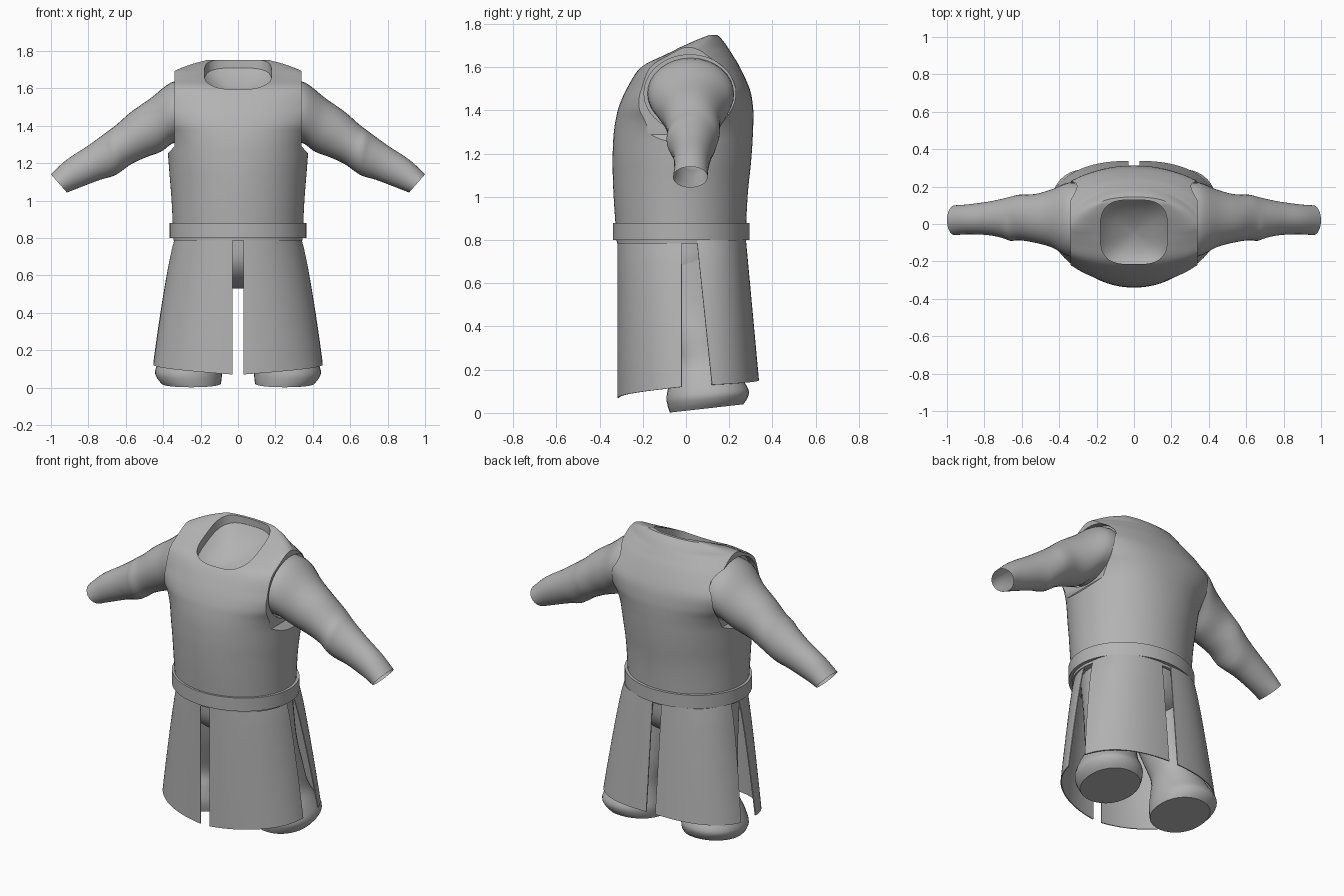
import bpy, bmesh
from math import sin, cos, pi, asin, acos, copysign
from mathutils import Vector

cube = bpy.data.objects.get("Cube")
if cube:
    bpy.data.objects.remove(cube, do_unlink=True)

cloth = bpy.data.materials.new("grey cloth")
cloth.use_nodes = True
GREY = (0.45, 0.45, 0.45, 1)
cloth.diffuse_color = GREY
cloth.node_tree.nodes["Principled BSDF"].inputs["Base Color"].default_value = GREY


def refine(rows, steps=4):
    """Catmull-Rom interpolation between rows of numbers."""
    rows = [Vector(r) for r in rows]
    out = []
    for i in range(len(rows) - 1):
        a, b, c, d = (rows[max(i - 1, 0)], rows[i], rows[i + 1],
                      rows[min(i + 2, len(rows) - 1)])
        for s in range(steps):
            t = s / steps
            out.append(b + (c - a) * t / 2 + (a * 2 - b * 5 + c * 4 - d) * t * t / 2
                       + (b * 3 - a - c * 3 + d) * t ** 3 / 2)
    return out + [rows[-1]]


def power(v, n):
    return copysign(abs(v) ** (2 / n), v)


def oval(cx, cy, z, rx, ry, n=2.0, count=56):
    """Horizontal rounded ring."""
    return [(cx + rx * power(cos(2 * pi * i / count), n),
             cy + ry * power(sin(2 * pi * i / count), n), z) for i in range(count)]


def loft(name, rings, closed=True, caps=True):
    bm = bmesh.new()
    loops = [[bm.verts.new(p) for p in ring] for ring in rings]
    n = len(loops[0])
    for a, b in zip(loops, loops[1:]):
        for i in range(n if closed else n - 1):
            j = (i + 1) % n
            bm.faces.new((a[i], a[j], b[j], b[i]))
    if caps:
        bm.faces.new(loops[0])
        bm.faces.new(loops[-1])
    bmesh.ops.recalc_face_normals(bm, faces=bm.faces)
    mesh = bpy.data.meshes.new(name)
    bm.to_mesh(mesh)
    bm.free()
    mesh.materials.append(cloth)
    ob = bpy.data.objects.new(name, mesh)
    bpy.context.collection.objects.link(ob)
    return ob


def activate(ob):
    bpy.ops.object.select_all(action='DESELECT')
    ob.select_set(True)
    bpy.context.view_layer.objects.active = ob


def finish(ob, angle=0.7):
    activate(ob)
    bpy.ops.object.shade_smooth_by_angle(angle=angle)


def carve(ob, cutter):
    cutter.hide_render = True
    mod = ob.modifiers.new("carve", 'BOOLEAN')
    mod.operation, mod.solver, mod.object = 'DIFFERENCE', 'EXACT', cutter
    activate(ob)
    bpy.ops.object.modifier_apply(modifier=mod.name)
    bpy.data.objects.remove(cutter, do_unlink=True)


# Tunic body: height, half width, front y, back y
body = refine([
    (0.785, 0.345, -0.32, 0.275), (1.0, 0.355, -0.335, 0.285),
    (1.15, 0.367, -0.34, 0.30), (1.24, 0.374, -0.338, 0.307),
    (1.3, 0.382, -0.334, 0.31), (1.36, 0.405, -0.325, 0.312),
    (1.42, 0.45, -0.31, 0.31), (1.5, 0.485, -0.275, 0.295),
    (1.6, 0.45, -0.21, 0.25), (1.65, 0.40, -0.115, 0.22),
    (1.69, 0.345, -0.02, 0.195), (1.725, 0.26, 0.05, 0.17), (1.75, 0.17, 0.11, 0.145)])


def body_ring(z, w, front, back):
    """Body ring whose sides sweep forward toward the shoulders."""
    sweep = 0.08 * max(min((z - 1.5) / 0.19, (1.76 - z) / 0.07, 1), 0)
    n = 2 + 0.2 * min(max((z - 1.1) / 0.3, 0), 1)
    return [(x, y - sweep * (x / w) ** 2, z)
            for x, y, z in oval(0, (front + back) / 2, z, w, (back - front) / 2, n, 80)]


tunic = loft("tunic_body", [body_ring(*row) for row in body])


# Neck opening with a shallow sloping bowl
def neck_ring(scale, drop):
    return [(x, y, 1.55 + 0.47 * (y + 0.21) - drop)
            for x, y, z in oval(0, -0.043, 0, 0.18 * scale, 0.172 * scale, 3.2)]


neck = [oval(0, -0.043, 2, 0.18, 0.172, 3.2)]
neck += [neck_ring(s, d) for s, d in ((1, 0), (0.85, 0.025), (0.6, 0.05), (0.3, 0.065), (0.05, 0.07))]
carve(tunic, loft("neck_cutter", neck))

# Armholes: trimmed flat sides with a recess inside the rim
for side in (1, -1):
    box = [[(side * x, y, z) for y, z in ((-0.5, low), (0.5, low), (0.5, 2), (-0.5, 2))]
           for x, low in ((0.34, 1.29), (0.38, 1.245), (0.8, 1.2))]
    carve(tunic, loft("side_cutter", box))
    hole = [[(side * x, 0.018 + y, 1.48 + z) for z, y, _ in oval(0, 0, 0, 0.178, 0.212)]
            for x in (0.30, 0.8)]
    carve(tunic, loft("armhole_cutter", hole))
finish(tunic, 0.6)

# Belt
belt = [oval(0, -0.022, z, 0.365 + d, 0.317 + d)
        for z, d in ((0.8, -0.03), (0.8, 0), (0.88, 0), (0.88, -0.03))]
finish(loft("belt", belt))

# Sleeves: top x, top z, bottom x, bottom z, centre y, half depth
sleeve = refine([
    (0.27, 1.645, 0.28, 1.315, 0.02, 0.2), (0.36, 1.63, 0.35, 1.305, 0.025, 0.195),
    (0.47, 1.545, 0.41, 1.262, 0.03, 0.155), (0.57, 1.475, 0.49, 1.232, 0.03, 0.13),
    (0.65, 1.405, 0.57, 1.195, 0.035, 0.122), (0.69, 1.375, 0.63, 1.152, 0.028, 0.118),
    (0.73, 1.345, 0.67, 1.13, 0.03, 0.106), (0.81, 1.288, 0.74, 1.11, 0.03, 0.09),
    (0.92, 1.215, 0.85, 1.068, 0.025, 0.08), (1.0, 1.14, 0.915, 1.043, 0.02, 0.08)])

# Trouser legs: height, centre x, centre y, half width, half depth
leg = refine([
    (0.79, 0.155, 0.0, 0.15, 0.2), (0.52, 0.18, 0.03, 0.145, 0.17),
    (0.36, 0.21, 0.06, 0.145, 0.15), (0.24, 0.235, 0.085, 0.14, 0.14),
    (0.16, 0.255, 0.09, 0.16, 0.165), (0.09, 0.265, 0.1, 0.178, 0.19),
    (0.05, 0.26, 0.10, 0.173, 0.185), (0.02, 0.25, 0.095, 0.158, 0.17)])


def skirt_panel(name, side, front):
    """Thin flared panel from the centre slit to the side slit."""
    bow = 1 if front else 0.8
    rings = []
    for i in range(13):
        k = i / 12
        a = 0.335 + 0.115 * k ** 0.8 + (0 if front else 0.015 * k)
        d = 0.315 if front else 0.275 + 0.06 * k
        edge = 0.02 if front else 0.05 + 0.07 * k
        t0 = asin((0.03 / a) ** (1 / bow))
        t1 = acos((edge / d) ** (1 / bow))
        ring = []
        for j in range(25):
            s = j / 24
            t = t0 + (t1 - t0) * s
            hem = 0.07 + 0.05 * s if front else 0.15 - 0.02 * s
            y = d * cos(t) ** bow
            ring.append((side * a * sin(t) ** bow, -y if front else y,
                         0.8 + (hem - 0.8) * k))
        rings.append(ring)
    ob = loft(name, rings, closed=False, caps=False)
    mod = ob.modifiers.new("thickness", 'SOLIDIFY')
    mod.thickness, mod.offset = 0.006, 0
    activate(ob)
    bpy.ops.object.modifier_apply(modifier=mod.name)
    finish(ob)


for side, label in ((1, "left"), (-1, "right")):
    # Sleeve tubes stay open at the cuff
    arm = []
    for tx, tz, bx, bz, cy, ry in sleeve:
        arm.append([(side * ((tx + bx) / 2 + (tx - bx) / 2 * cos(a)), cy + ry * sin(a),
                     (tz + bz) / 2 + (tz - bz) / 2 * cos(a))
                    for a in (2 * pi * i / 32 for i in range(32))])
    finish(loft(label + "_sleeve", arm, caps=False))

    # The sole tilts up slightly toward the heel
    rings = [[(x, y, z + 0.12 * (y - 0.09) * max(0, 1 - z / 0.3)) for x, y, z in
              oval(side * cx, cy, z, rx, ry, 2.1, 32)] for z, cx, cy, rx, ry in leg]
    finish(loft(label + "_trouser_leg", rings))
    skirt_panel(label + "_front_skirt_panel", side, True)
    skirt_panel(label + "_back_skirt_panel", side, False)

# Trouser seat joining the legs
seat = refine([(0.8, 0.31, 0.26), (0.68, 0.31, 0.25), (0.6, 0.26, 0.2),
               (0.55, 0.14, 0.12), (0.53, 0.03, 0.04)])
finish(loft("trouser_seat", [oval(0, 0, z, w, d) for z, w, d in seat]))
